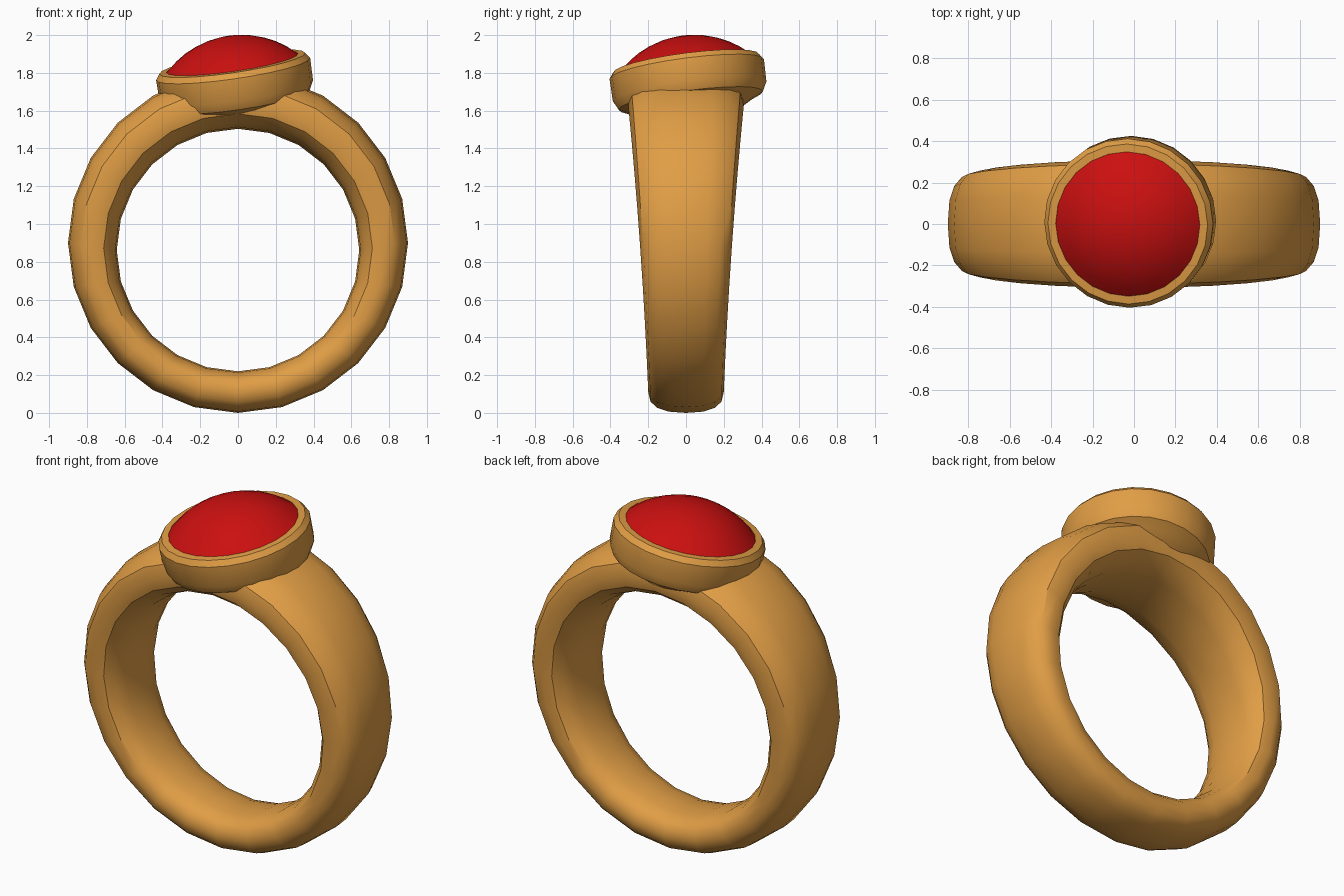
import bpy, bmesh, math
from mathutils import Matrix, Vector

cube = bpy.data.objects.get("Cube")
if cube:
    bpy.data.objects.remove(cube, do_unlink=True)


def material(name, rgb):
    mat = bpy.data.materials.new(name)
    mat.use_nodes = True
    mat.diffuse_color = (*rgb, 1)
    mat.node_tree.nodes["Principled BSDF"].inputs["Base Color"].default_value = (*rgb, 1)
    return mat


def finish(name, bm, mat, matrix=Matrix()):
    bmesh.ops.recalc_face_normals(bm, faces=bm.faces)
    mesh = bpy.data.meshes.new(name)
    bm.to_mesh(mesh)
    bm.free()
    mesh.materials.append(mat)
    obj = bpy.data.objects.new(name, mesh)
    obj.matrix_world = matrix
    bpy.context.collection.objects.link(obj)
    bpy.ops.object.select_all(action="DESELECT")
    obj.select_set(True)
    bpy.context.view_layer.objects.active = obj
    bpy.ops.object.shade_smooth_by_angle(angle=math.radians(35))
    return obj


def lathe(name, profile, mat, matrix, steps=24):
    bm = bmesh.new()
    verts = [bm.verts.new((r, 0, z)) for r, z in profile]
    edges = [bm.edges.new(pair) for pair in zip(verts, verts[1:])]
    bmesh.ops.spin(bm, geom=verts + edges, cent=(0, 0, 0), axis=(0, 0, 1),
                   angle=math.tau, steps=steps, use_merge=True)
    bmesh.ops.remove_doubles(bm, verts=bm.verts, dist=0.0005)
    return finish(name, bm, mat, matrix)


gold = material("warm gold", (0.75, 0.34, 0.06))
red = material("deep red", (0.6, 0.005, 0.005))

# Band: rounded section swept around the finger, thicker and wider at the top
SEGMENTS, SIDES = 24, 16
bm = bmesh.new()
rings = []
for i in range(SEGMENTS):
    a = math.tau * i / SEGMENTS
    direction = Vector((math.cos(a), 0, math.sin(a)))
    outer = Vector((0, 0, 0.9)) + direction * 0.9
    inner = Vector((0, 0, 0.862)) + direction * 0.642
    half_width = 0.2 + 0.035 * outer.z + 0.014 * outer.z ** 2
    middle, half = (outer + inner) / 2, (outer - inner) / 2
    ring = []
    for j in range(SIDES):
        b = math.tau * j / SIDES
        c, s = math.cos(b), math.sin(b)
        across = math.copysign(abs(s) ** 0.8, s) * half_width
        depth = math.copysign(abs(c) ** 0.8, c)
        ring.append(bm.verts.new(middle + half * depth + Vector((0, across, 0))))
    rings.append(ring)
for i, ring in enumerate(rings):
    following = rings[(i + 1) % SEGMENTS]
    for j in range(SIDES):
        k = (j + 1) % SIDES
        bm.faces.new((ring[j], ring[k], following[k], following[j]))
finish("band", bm, gold)

# Tilted frame shared by the setting and the stone
normal = Vector((-0.145, -0.13, 1)).normalized()
tilt = Matrix.Translation((-0.03, 0, 1.85)) @ Vector((0, 0, 1)).rotation_difference(normal).to_matrix().to_4x4()

# Cup-shaped setting with a rim
cup = [(0, -0.3), (0.22, -0.29), (0.33, -0.225), (0.385, -0.2), (0.41, -0.15),
       (0.412, -0.03), (0.39, 0), (0.352, 0.002), (0.345, -0.04), (0, -0.04)]
lathe("setting", cup, gold, tilt)

# Domed stone: shallow spherical cap
RADIUS, HEIGHT = 0.352, 0.145
sphere = (RADIUS ** 2 + HEIGHT ** 2) / (2 * HEIGHT)
sweep = math.asin(RADIUS / sphere)
dome = [(sphere * math.sin(sweep * t / 6), sphere * math.cos(sweep * t / 6) + HEIGHT - sphere)
        for t in range(7)]
lathe("stone", dome + [(0.34, -0.03), (0, -0.03)], red, tilt)
